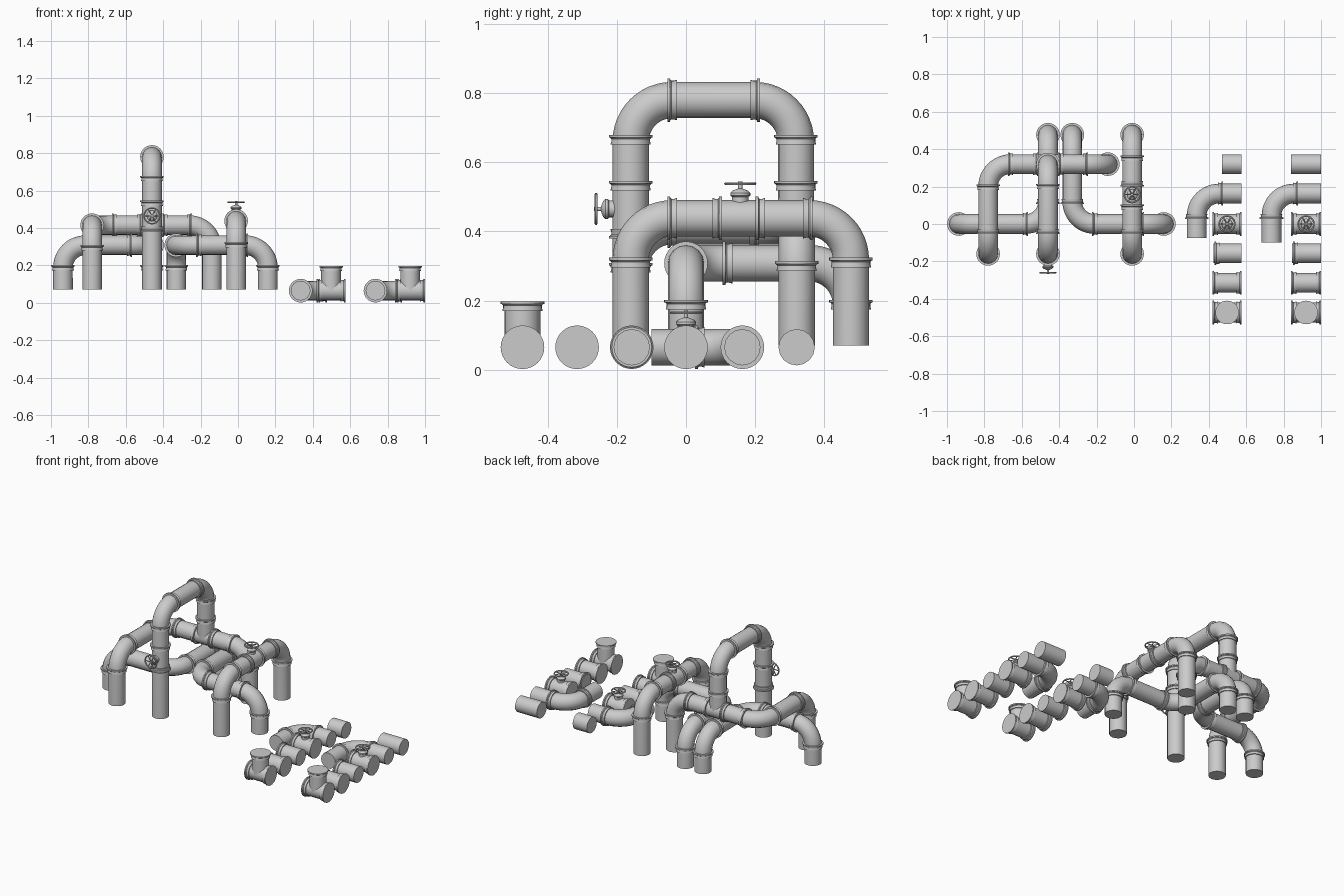
import bpy, bmesh, math
from mathutils import Vector as V

if "Cube" in bpy.data.objects:
    bpy.data.objects.remove(bpy.data.objects["Cube"])

R, RF, BEND, ZL = 0.0525, 0.063, 0.12, 0.065
X, Y, Z = V((1, 0, 0)), V((0, 1, 0)), V((0, 0, 1))


def smooth(ob, angle=35):
    bpy.ops.object.select_all(action='DESELECT')
    ob.select_set(True)
    bpy.context.view_layer.objects.active = ob
    bpy.ops.object.shade_smooth_by_angle(angle=math.radians(angle))


def tube(name, pts, r=R, bend=BEND, cyclic=False):
    """Round pipe through corner points, with each corner rounded to a bend."""
    pts = [V(p) for p in pts]
    path = list(pts)
    if not cyclic:
        path = [pts[0]]
        for a, b, c in zip(pts, pts[1:], pts[2:]):
            u, w = (a - b).normalized(), (c - b).normalized()
            centre = b + (u + w) * bend
            for i in range(13):
                t = math.pi / 2 * i / 12
                path.append(centre - w * bend * math.cos(t) - u * bend * math.sin(t))
        path.append(pts[-1])
    cu = bpy.data.curves.new(name, 'CURVE')
    cu.dimensions, cu.fill_mode = '3D', 'FULL'
    cu.bevel_depth, cu.bevel_resolution, cu.use_fill_caps = r, (6 if r > 0.02 else 1), True
    sp = cu.splines.new('POLY')
    sp.points.add(len(path) - 1)
    for p, co in zip(sp.points, path):
        p.co = (*co, 1)
    sp.use_cyclic_u = cyclic
    ob = bpy.data.objects.new(name, cu)
    bpy.context.collection.objects.link(ob)
    bpy.ops.object.select_all(action='DESELECT')
    ob.select_set(True)
    bpy.context.view_layer.objects.active = ob
    bpy.ops.object.convert(target='MESH')
    smooth(bpy.context.view_layer.objects.active)


def lathe(name, profile, pos, axis, n=32):
    """Turn (radius, distance) points round an axis, closed at both ends."""
    bm = bmesh.new()
    q = Z.rotation_difference(axis)
    rings = [[bm.verts.new(V(pos) + q @ V((r * math.cos(2 * math.pi * i / n),
              r * math.sin(2 * math.pi * i / n), h))) for i in range(n)] for r, h in profile]
    for a, b in zip(rings, rings[1:]):
        for i in range(n):
            bm.faces.new((a[i], a[(i + 1) % n], b[(i + 1) % n], b[i]))
    bm.faces.new(rings[0][::-1])
    bm.faces.new(rings[-1])
    me = bpy.data.meshes.new(name)
    bm.to_mesh(me)
    bm.free()
    ob = bpy.data.objects.new(name, me)
    bpy.context.collection.objects.link(ob)
    smooth(ob)


def flange(name, pos, axis):
    lathe(name, [(R, -.014), (.058, -.014), (.058, -.011), (.056, -.005), (.056, .002),
                 (.06, .006), (RF, .006), (RF, .014), (R, .014)], pos, axis)


def flanges(name, items):
    for i, (pos, axis) in enumerate(items):
        flange(f"{name}_flange_{i + 1}", pos, axis)


def valve(name, centre, axis):
    """Stub, stem and spoked hand wheel on the side of a pipe."""
    c = V(centre)
    lathe(name + "_stub", [(.024, .03), (.024, .062), (.029, .066), (.029, .073), (.022, .08),
                           (.012, .084), (.006, .086), (.006, .106)], c, axis, 20)
    hub = c + axis * .1
    q = Z.rotation_difference(axis)
    rim = [hub + q @ V((.042 * math.cos(k * math.pi / 12), .042 * math.sin(k * math.pi / 12), 0))
           for k in range(24)]
    tube(name + "_wheel", rim, .0045, cyclic=True)
    for k in range(0, 12, 4):
        tube(f"{name}_spoke_{k // 4}", [rim[k], rim[k + 12]], .003)


# Right-hand arch with a valve on top
x = -0.01
tube("right_arch_pipe", [(x, -.16, .07), (x, -.16, .438), (x, .477, .438), (x, .477, .07)])
flanges("right_arch", [((x, -.16, .31), Z), ((x, -.04, .438), -Y), ((x, .09, .438), Y),
                       ((x, .215, .438), -Y), ((x, .352, .438), Y), ((x, .477, .31), Z)])
valve("right_arch_valve", (x, .157, .438), Z)

# Upper bent pipe on the left
zb = .415
tube("upper_bent_pipe", [(-.78, -.16, .07), (-.78, -.16, zb), (-.78, .32, zb),
                         (-.14, .32, zb), (-.14, .32, .07)])
flanges("upper_bent", [((-.78, -.16, .295), Z), ((-.78, -.04, zb), -Y), ((-.78, .197, zb), Y),
                       ((-.66, .32, zb), -X), ((-.525, .32, zb), X), ((-.392, .32, zb), -X),
                       ((-.26, .32, zb), X), ((-.14, .32, .3), Z)])

# Tall arch that joins the upper bent pipe
x = -.46
tube("tall_arch_pipe", [(x, -.16, .07), (x, -.16, .78), (x, .318, .78), (x, .318, zb)])
flanges("tall_arch", [((x, -.16, .393), -Z), ((x, -.16, .532), Z), ((x, -.16, .665), Z),
                      ((x, -.04, .78), -Y), ((x, .2, .78), Y), ((x, .318, .665), Z),
                      ((x, .318, .532), Z)])
valve("tall_arch_valve", (x, -.16, .465), -Y)

# Two mirrored low pipes that bend towards the back
zc = .308
for name, x0, x1, s in (("left_low", -.936, -.46, 1), ("right_low", .16, -.33, -1)):
    tube(name + "_pipe", [(x0, 0, .07), (x0, 0, zc), (x1, 0, zc), (x1, .477, zc), (x1, .477, .07)])
    flanges(name, [((x0, 0, .188), Z), ((x0 + s * .12, 0, zc), X * -s), ((x1 - s * .12, 0, zc), X * s),
                   ((x1, .12, zc), -Y), ((x1, .355, zc), Y), ((x1, .477, .188), Z)])

# Two rows of loose fittings
for row, right, left, cap, ex, ey in (("inner", .575, .42, .47, .335, -.075),
                                      ("outer", 1.0, .84, .84, .735, -.10)):
    mid = (left + right) / 2
    tube(row + "_plain_piece", [(cap, .32, ZL), (right, .32, ZL)])
    tube(row + "_elbow", [(right, .163, ZL), (ex, .163, ZL), (ex, ey, ZL)])
    flanges(row + "_elbow", [((ex + .128, .163, ZL), X), ((ex, .04, ZL), -Y)])
    for part, y, ends in (("valve_piece", 0, 2), ("short_pipe", -.157, 1),
                          ("coupling", -.315, 2), ("tee", -.473, 2)):
        tube(f"{row}_{part}", [(left + .005, y, ZL), (right - .001, y, ZL)])
        flanges(f"{row}_{part}", [((left + .014 if ends == 2 else left + .024, y, ZL), -X),
                                  ((right - .014, y, ZL), X)][:ends])
    valve(row + "_valve", (mid, 0, ZL), Z)
    tube(row + "_tee_branch", [(mid, -.473, ZL), (mid, -.473, .196)])
    flange(row + "_tee_branch_flange", (mid, -.473, .184), Z)
